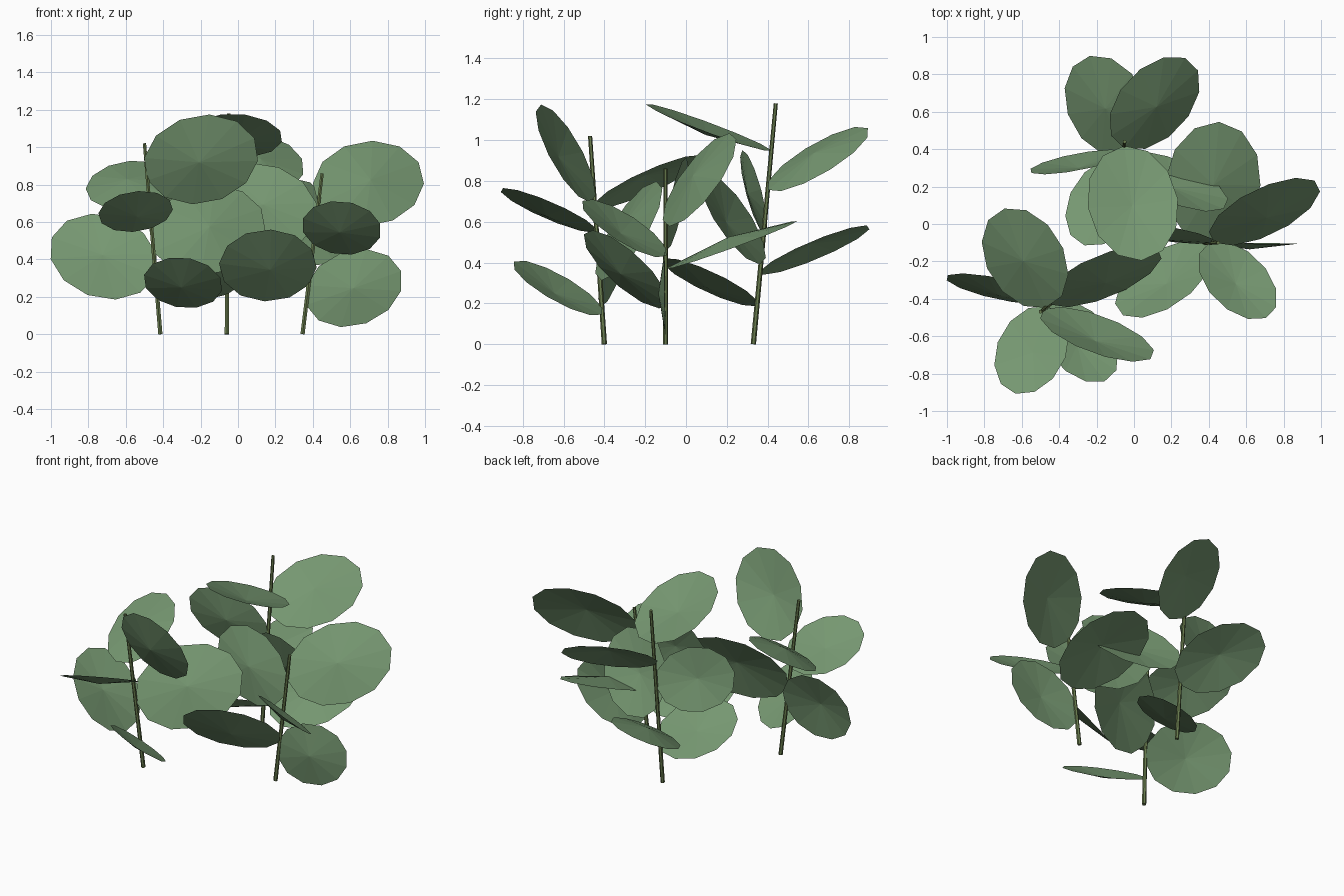
import bpy, bmesh, math
from mathutils import Vector

if "Cube" in bpy.data.objects:
    bpy.data.objects.remove(bpy.data.objects["Cube"])

def material(name, col):
    m = bpy.data.materials.new(name)
    m.diffuse_color = (*col, 1)
    m.use_nodes = True
    m.node_tree.nodes["Principled BSDF"].inputs["Base Color"].default_value = m.diffuse_color
    return m

LEAF = material("leaf_green", (0.18, 0.31, 0.165))
STEM = material("stem_green", (0.14, 0.20, 0.075))
UP = Vector((0, 0, 1))

def add_object(name, bm, mat):
    me = bpy.data.meshes.new(name)
    bm.to_mesh(me)
    bm.free()
    me.materials.append(mat)
    bpy.context.collection.objects.link(bpy.data.objects.new(name, me))

def stem(name, base, top):
    # thin six-sided leaning rod
    d = top - base
    bm = bmesh.new()
    bmesh.ops.create_cone(bm, cap_ends=True, segments=6, radius1=0.013,
                          radius2=0.010, depth=d.length)
    q = UP.rotation_difference(d)
    for v in bm.verts:
        v.co = q @ v.co + (base + top) / 2
    add_object(name, bm, STEM)

def leaf(name, base, azimuth, length, sides=12):
    # shallow oval dish, pointing outward and slightly up
    a = math.radians(azimuth)
    q = UP.rotation_difference(Vector((math.cos(a), math.sin(a), 0.36)))
    bm = bmesh.new()
    mid = bm.verts.new(base + q @ Vector((0, -0.06 * length, length / 2)))
    rim = []
    for i in range(sides):
        t = 2 * math.pi * i / sides
        p = Vector((0.37 * length * math.sin(t), 0,
                    length / 2 * (1 - math.cos(t))))
        rim.append(bm.verts.new(base + q @ p))
    for i in range(sides):
        bm.faces.new((mid, rim[i], rim[(i + 1) % sides]))
    add_object(name, bm, LEAF)

# base, top, first leaf azimuth, leaf lengths from bottom to top
plants = [
    ((-0.415, -0.40, 0), (-0.50, -0.47, 1.02), 302.5, (.54, .61, .69, .53, .61, .67)),
    ((-0.06, 0.33, 0), (-0.05, 0.44, 1.18), 246, (.54, .60, .65, .54, .62, .66)),
    ((0.345, -0.10, 0), (0.45, -0.10, 0.86), 359.3, (.54, .62, .69, .535, .60, .67)),
]
for n, (b, t, az, lengths) in enumerate(plants, 1):
    b, t = Vector(b), Vector(t)
    stem(f"stem_{n}", b, t)
    # leaves spiral up the stem by the golden angle
    for k, length in enumerate(lengths):
        leaf(f"leaf_{n}_{k + 1}", b.lerp(t, 0.18 + 0.125 * k),
             az + 222.5 * k, length)
